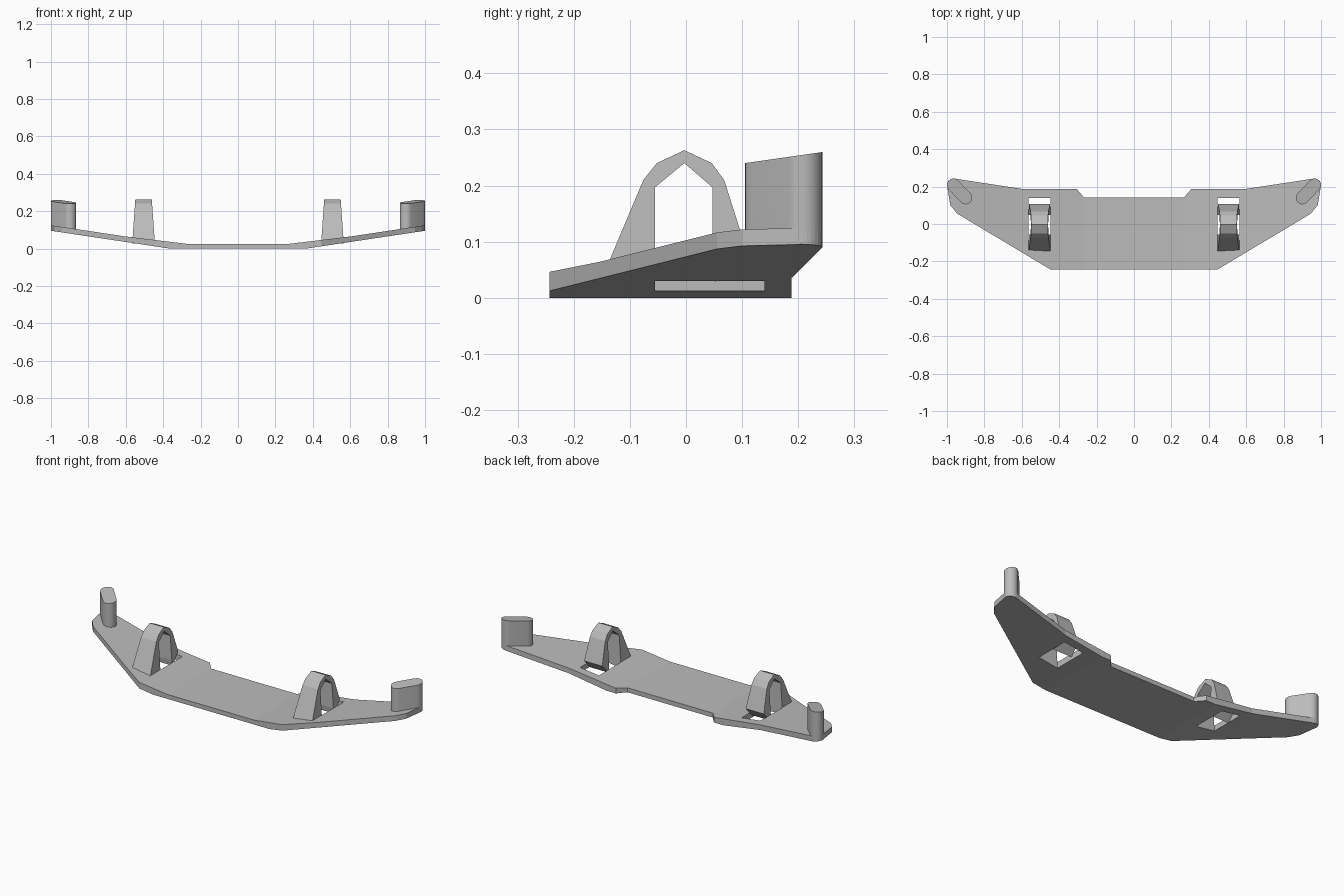
import bpy, bmesh, math
from mathutils import Vector

if "Cube" in bpy.data.objects:
    bpy.data.objects.remove(bpy.data.objects["Cube"])

grey = bpy.data.materials.new("plain_grey")
grey.use_nodes = True
grey.diffuse_color = (0.5, 0.5, 0.5, 1)
grey.node_tree.nodes["Principled BSDF"].inputs["Base Color"].default_value = (0.5, 0.5, 0.5, 1)


def finish(bm, name):
    bmesh.ops.recalc_face_normals(bm, faces=bm.faces)
    mesh = bpy.data.meshes.new(name)
    bm.to_mesh(mesh)
    bm.free()
    mesh.materials.append(grey)
    obj = bpy.data.objects.new(name, mesh)
    bpy.context.collection.objects.link(obj)
    return obj


def extrude(bm, offset):
    """Extrude every face and return the new vertices."""
    out = bmesh.ops.extrude_face_region(bm, geom=bm.faces[:])
    verts = [g for g in out["geom"] if isinstance(g, bmesh.types.BMVert)]
    bmesh.ops.translate(bm, verts=verts, vec=offset)
    return verts


def arc(centre, radius, start, end, steps):
    angles = [math.radians(start + (end - start) * i / steps) for i in range(steps + 1)]
    return [(centre[0] + radius * math.cos(a), centre[1] + radius * math.sin(a)) for a in angles]


# Swept-up underside and top of the plate
def bottom_z(x):
    return max(0, 0.15 * (abs(x) - 0.365))


def top_z(x):
    x = abs(x)
    return 0.025 + 0.12 * max(0, min(x, 0.6) - 0.27) + 0.15 * max(0, x - 0.6)


POST_IN, POST_OUT, POST_R = (0.9, 0.14), (0.965, 0.208), 0.035
HOLE_X, HOLE_Y = (0.446, 0.564), (-0.055, 0.14)

# Base plate: outline, bent along x, with two rectangular openings
half = [(0.447, -0.243), (0.945, 0.055), (0.982, 0.1)]
half += arc(POST_OUT, POST_R, 0, 100, 8)
half += [(0.6, 0.188), (0.307, 0.188), (0.267, 0.142)]
outline = half + [(-x, y) for x, y in reversed(half)]
bm = bmesh.new()
bm.faces.new([bm.verts.new((x, y, 0)) for x, y in outline])
cuts = [(Vector((s * x, 0, 0)), Vector((1, 0, 0))) for s in (-1, 1) for x in (0.27, 0.365, 0.6, *HOLE_X)]
cuts += [(Vector((0, y, 0)), Vector((0, 1, 0))) for y in HOLE_Y]
for point, normal in cuts:
    bmesh.ops.bisect_plane(bm, geom=bm.verts[:] + bm.edges[:] + bm.faces[:], plane_co=point, plane_no=normal)
holes = []
for f in bm.faces:
    c = f.calc_center_median()
    if HOLE_X[0] < abs(c.x) < HOLE_X[1] and HOLE_Y[0] < c.y < HOLE_Y[1]:
        holes.append(f)
bmesh.ops.delete(bm, geom=holes, context="FACES")
upper = set(extrude(bm, (0, 0, 0.03)))
for v in bm.verts:
    v.co.z = top_z(v.co.x) if v in upper else bottom_z(v.co.x)
finish(bm, "base_plate")

# Hoop side profile in y and z, outer edge then inner edge
outer = [(-0.15, 0.035), (-0.135, 0.07), (-0.076, 0.21), (-0.052, 0.24), (-0.003, 0.263),
         (0.046, 0.24), (0.068, 0.21), (0.095, 0.125), (0.107, 0.085)]
inner = [(0.052, 0.028), (0.047, 0.06), (0.047, 0.197), (-0.003, 0.24), (-0.055, 0.197), (-0.055, 0.035)]

for side, label in ((1, "left"), (-1, "right")):
    # Tapered hoop
    bm = bmesh.new()
    bm.faces.new([bm.verts.new((-1, y, z)) for y, z in outer + inner])
    extrude(bm, (2, 0, 0))
    for v in bm.verts:
        v.co.x = side * 0.505 + v.co.x * (0.059 - 0.07 * max(0, v.co.z - 0.05))
    finish(bm, label + "_hoop")

    # Slanted rounded post with a sloping top
    slant = math.degrees(math.atan2(POST_OUT[1] - POST_IN[1], POST_OUT[0] - POST_IN[0]))
    ring = arc(POST_OUT, POST_R, slant - 90, slant + 90, 12) + arc(POST_IN, POST_R, slant + 90, slant + 270, 12)
    bm = bmesh.new()
    bm.faces.new([bm.verts.new((side * x, y, bottom_z(x) + 0.002)) for x, y in ring])
    for v in extrude(bm, (0, 0, 0.1)):
        v.co.z = 0.24 + 0.143 * (v.co.y - 0.105)
    post = finish(bm, label + "_post")
    bpy.ops.object.select_all(action="DESELECT")
    post.select_set(True)
    bpy.context.view_layer.objects.active = post
    bpy.ops.object.shade_smooth_by_angle(angle=math.radians(35))
